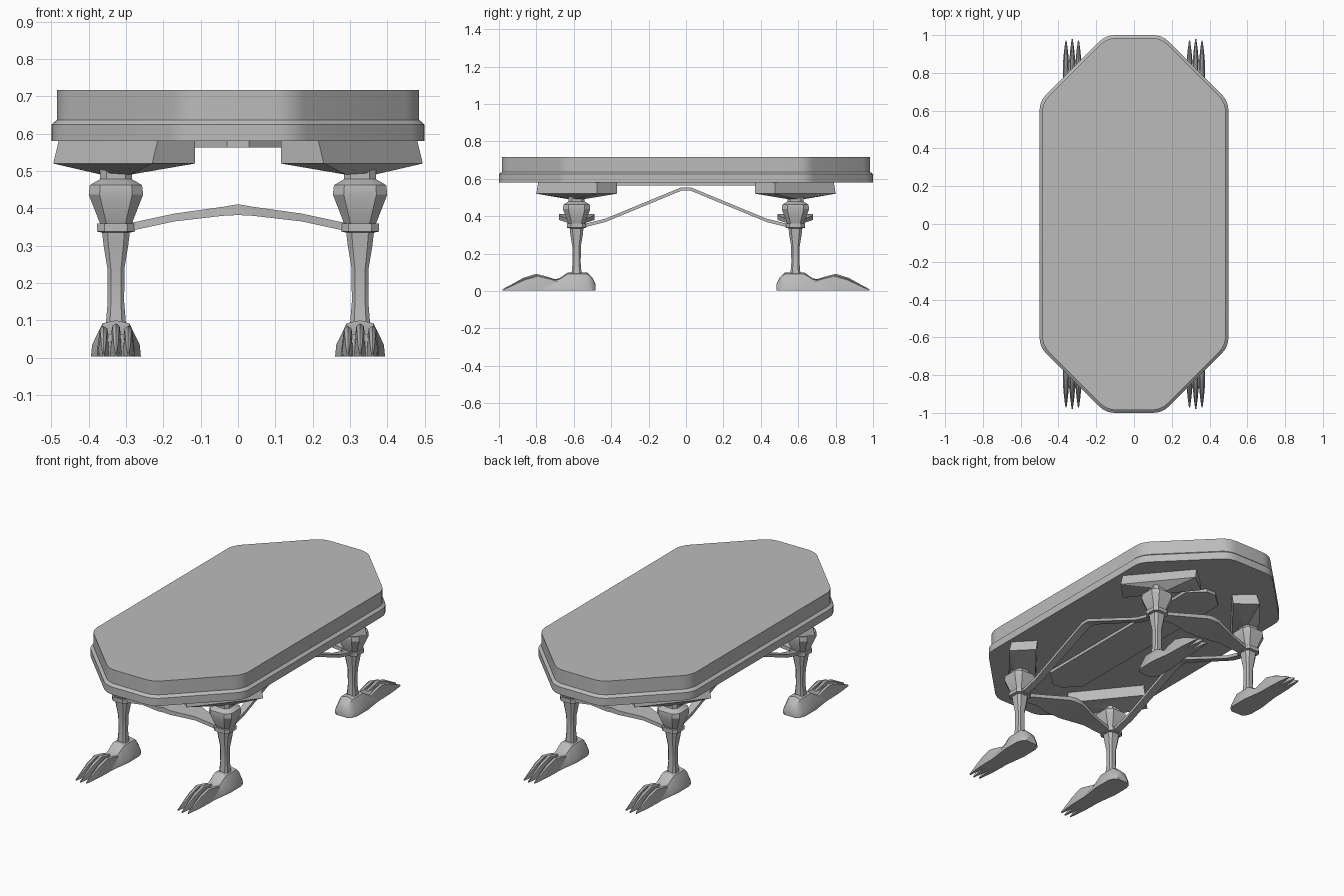
import bpy, bmesh
from mathutils import Vector

cube = bpy.data.objects.get("Cube")
if cube:
    bpy.data.objects.remove(cube, do_unlink=True)

grey = bpy.data.materials.new("plain grey")
grey.use_nodes = True
grey.diffuse_color = (0.5, 0.5, 0.5, 1)
grey.node_tree.nodes["Principled BSDF"].inputs["Base Color"].default_value = (0.5, 0.5, 0.5, 1)

LEG_X, LEG_Y = 0.327, -0.585
parts = []


def loft(name, rings, mirror=""):
    """Skin a list of equal-length point rings, cap both ends, mirror about the centre."""
    bm = bmesh.new()
    loops = [[bm.verts.new(p) for p in ring] for ring in rings]
    n = len(loops[0])
    for a, b in zip(loops, loops[1:]):
        for i in range(n):
            j = (i + 1) % n
            bm.faces.new((a[i], a[j], b[j], b[i]))
    bm.faces.new(loops[0])
    bm.faces.new(loops[-1])
    bmesh.ops.recalc_face_normals(bm, faces=bm.faces)
    mesh = bpy.data.meshes.new(name)
    bm.to_mesh(mesh)
    bm.free()
    mesh.materials.append(grey)
    obj = bpy.data.objects.new(name, mesh)
    bpy.context.collection.objects.link(obj)
    if mirror:
        mod = obj.modifiers.new("Mirror", 'MIRROR')
        mod.use_axis = ["X" in mirror, "Y" in mirror, False]
        mod.use_mirror_merge = False
    parts.append(obj)
    return obj


def rounded(corners, cut, steps=4):
    """Round each corner of a closed outline with a short curve."""
    out = []
    for i, c in enumerate(corners):
        c = Vector(c)
        a = c + (Vector(corners[i - 1]) - c).normalized() * cut
        b = c + (Vector(corners[(i + 1) % len(corners)]) - c).normalized() * cut
        for k in range(steps + 1):
            t = k / steps
            out.append(a * (1 - t) ** 2 + c * 2 * t * (1 - t) + b * t * t)
    return out


def octagon(x, y, chamfer_x, chamfer_y):
    quarter = [(x, chamfer_y), (chamfer_x, y)]
    half = quarter + [(-px, py) for px, py in reversed(quarter)]
    return half + [(-px, -py) for px, py in half]


# Tabletop with a stepped rim
def top_ring(inset, z):
    side = 0.414 * inset
    shape = octagon(0.5 - inset, 1 - inset, 0.15 - side, 0.65 - side)
    return [(p.x, p.y, z) for p in rounded(shape, 0.05)]


loft("tabletop", [top_ring(d, z) for d, z in
                  [(0, 0.58), (0, 0.624), (0.015, 0.637), (0.015, 0.717)]])

# Long thin panel below the top
panel = octagon(0.115, 0.66, 0.03, 0.58)
loft("underside_panel", [[(x, y, z) for x, y in panel] for z in (0.563, 0.582)])

# Diagonal corner blocks that carry the legs
block_top = [(0.215, -0.79), (0.48, -0.475), (0.38, -0.37), (0.115, -0.70)]
block_low = [(0.23, -0.80), (0.495, -0.475), (0.39, -0.37), (0.115, -0.71)]
pad = [(0.29, -0.625), (0.365, -0.60), (0.365, -0.55), (0.29, -0.575)]
loft("corner_block", [[(x, y, z) for x, y in ring] for ring, z in
                      [(block_top, 0.582), (block_low, 0.52), (pad, 0.49)]], "XY")


# Turned leg with chamfered square section
def leg_ring(r, z):
    return [(LEG_X + x, LEG_Y + y, z) for x, y in octagon(r, r, r * 0.6, r * 0.6)]


leg_profile = [(0.043, 0.505), (0.043, 0.478), (0.07, 0.462), (0.073, 0.437),
               (0.043, 0.36), (0.051, 0.36), (0.051, 0.338), (0.037, 0.335),
               (0.033, 0.30), (0.023, 0.24), (0.022, 0.15), (0.027, 0.09)]
loft("leg", [leg_ring(r, z) for r, z in leg_profile], "XY")


# Cross stretchers: flat planks, widest in the middle
def plank_ring(x, low, high, w):
    return [(x, LEG_Y - w, low), (x, LEG_Y + w, low),
            (x, LEG_Y + w, high), (x, LEG_Y - w, high)]


half_plank = [(0.30, 0.337, 0.358, 0.03), (0.17, 0.365, 0.386, 0.05),
              (0.04, 0.38, 0.404, 0.095)]
stations = half_plank + [(0, 0.382, 0.411, 0.095)] + \
    [(-s[0],) + s[1:] for s in reversed(half_plank)]
loft("cross_stretcher", [plank_ring(*s) for s in stations], "Y")


# Side stretchers rising to the middle
def bar_ring(y, z, w):
    return [(LEG_X - w, y, z - 0.009), (LEG_X + w, y, z - 0.009),
            (LEG_X + w, y, z + 0.009), (LEG_X - w, y, z + 0.009)]


half_bar = [(-0.56, 0.345, 0.02), (-0.43, 0.378, 0.02), (-0.025, 0.545, 0.025)]
bar = half_bar + [(-y, z, w) for y, z, w in reversed(half_bar)]
loft("side_stretcher", [bar_ring(*s) for s in bar], "X")


# Feet: heel body, then three clawed toes
def foot_ring(cx, y, base, top, h):
    return [(cx - base, y, 0.003), (cx + base, y, 0.003),
            (cx + base * 0.95, y, h * 0.35), (cx + top, y, h * 0.92),
            (cx, y, h), (cx - top, y, h * 0.92), (cx - base * 0.95, y, h * 0.35)]


heel = [(-0.485, 0.035, 0.02, 0.04), (-0.50, 0.055, 0.03, 0.07),
        (-0.53, 0.066, 0.036, 0.10), (-0.63, 0.067, 0.036, 0.10),
        (-0.68, 0.06, 0.034, 0.066), (-0.74, 0.052, 0.03, 0.062),
        (-0.80, 0.046, 0.032, 0.066), (-0.87, 0.038, 0.028, 0.03)]
loft("foot", [foot_ring(LEG_X, *s) for s in heel], "XY")

toe = [(-0.68, 0.012, 0.006, 0.055), (-0.74, 0.016, 0.009, 0.076),
       (-0.80, 0.017, 0.010, 0.092), (-0.87, 0.015, 0.008, 0.070),
       (-0.92, 0.011, 0.006, 0.042), (-0.98, 0.003, 0.002, 0.010)]
for label, shift, scale in [("inner", -0.033, 0.92), ("middle", 0, 1), ("outer", 0.033, 0.92)]:
    loft(label + "_toe", [foot_ring(LEG_X + shift, y + (1 - scale) * 0.1, b, t, h * scale)
                          for y, b, t, h in toe], "XY")

# Smooth shading with sharp edges kept
bpy.ops.object.select_all(action='DESELECT')
for obj in parts:
    obj.select_set(True)
bpy.context.view_layer.objects.active = parts[0]
bpy.ops.object.shade_smooth_by_angle(angle=0.52)
